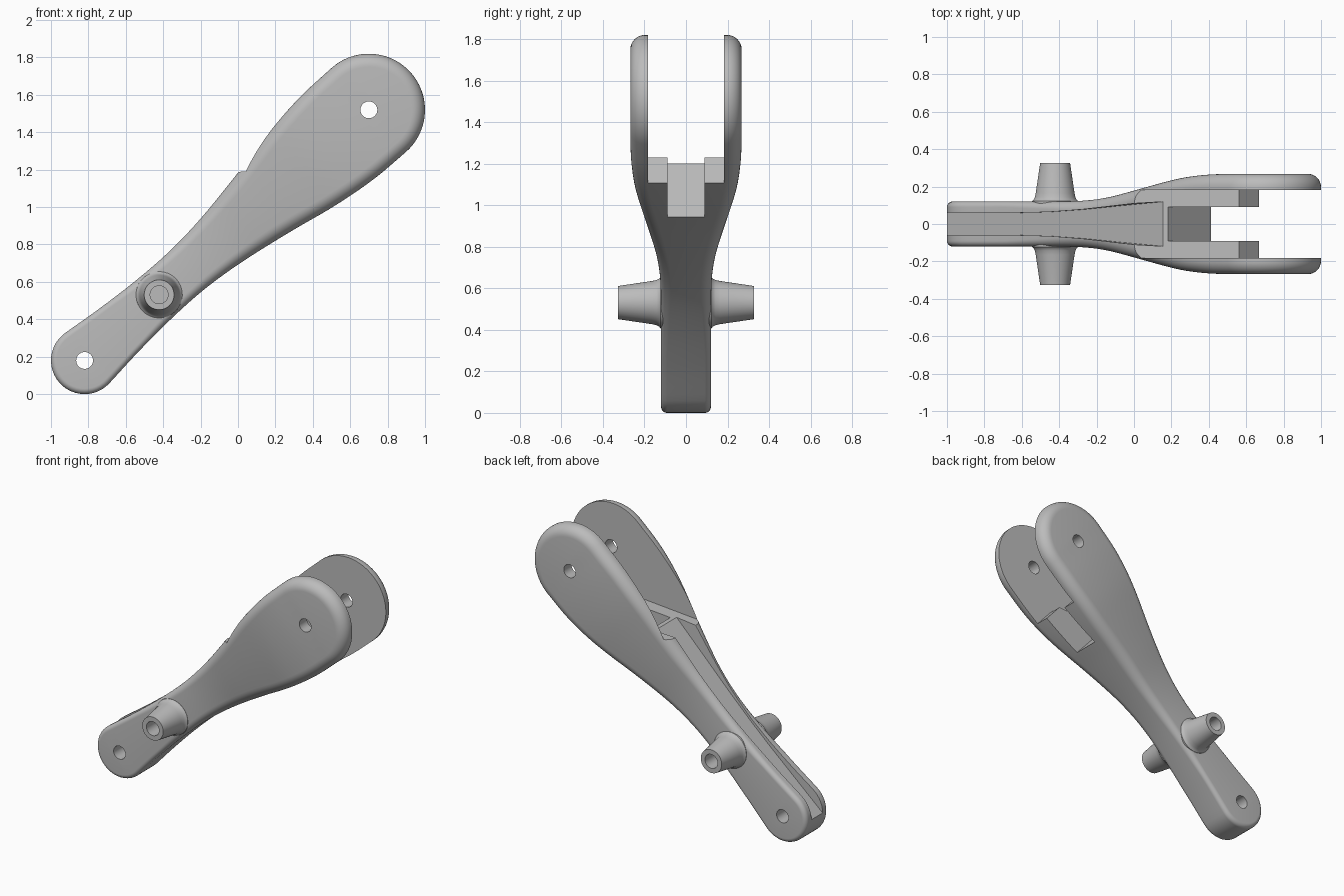
import bpy, bmesh, math
from mathutils import Vector, Matrix

cube = bpy.data.objects.get("Cube")
if cube:
    bpy.data.objects.remove(cube, do_unlink=True)

grey = bpy.data.materials.new("plain_grey")
grey.use_nodes = True
grey.diffuse_color = (0.5, 0.5, 0.5, 1)
grey.node_tree.nodes["Principled BSDF"].inputs["Base Color"].default_value = (0.5, 0.5, 0.5, 1)

# Arm frame: local x runs along the arm, z across it, origin at the small pin hole
LENGTH = 2.026
SMALL_R, BIG_R = 0.18, 0.30
FRAME = Matrix.Translation((-0.82, 0, 0.18)) @ Matrix.Rotation(-math.atan2(1.34, 1.52), 4, 'Y')


def make(name, bm):
    bmesh.ops.recalc_face_normals(bm, faces=bm.faces)
    bm.transform(FRAME)
    mesh = bpy.data.meshes.new(name)
    bm.to_mesh(mesh)
    bm.free()
    mesh.materials.append(grey)
    ob = bpy.data.objects.new(name, mesh)
    bpy.context.collection.objects.link(ob)
    return ob


def curve(points, x):
    """Smooth curve through (x, value) points."""
    if x <= points[0][0]:
        return points[0][1]
    if x >= points[-1][0]:
        return points[-1][1]

    def slope(i):
        a, b = points[max(i - 1, 0)], points[min(i + 1, len(points) - 1)]
        return (b[1] - a[1]) / (b[0] - a[0])
    i = max(k for k in range(len(points) - 1) if points[k][0] <= x)
    (x0, y0), (x1, y1) = points[i], points[i + 1]
    d = x1 - x0
    t = (x - x0) / d
    return ((2*t**3 - 3*t**2 + 1) * y0 + (t**3 - 2*t**2 + t) * d * slope(i)
            + (3*t**2 - 2*t**3) * y1 + (t**3 - t**2) * d * slope(i + 1))


HEIGHT = [(0.02, 0.179), (0.25, 0.155), (0.5, 0.139), (0.73, 0.138), (0.97, 0.16), (1.28, 0.211),
          (1.55, 0.264), (1.8, 0.295), (LENGTH, BIG_R)]
WIDTH = [(0.5, 0.12), (0.8, 0.124), (1.0, 0.142), (1.22, 0.18), (1.45, 0.22),
         (1.65, 0.25), (1.85, 0.265), (2.05, 0.268)]
FILLET = [(0.3, 0.03), (1.2, 0.07)]


def arm_body():
    # upper half of the outline: small arc, flank, big arc
    upper = []
    for i in range(13):
        a = math.radians(180 - 96 * i / 12)
        upper.append((SMALL_R * math.cos(a), SMALL_R * math.sin(a)))
    upper += [(u, curve(HEIGHT, u)) for u in (0.06 + 0.05 * i for i in range(39))]
    for i in range(19):
        a = math.radians(90 - 5 * i)
        upper.append((LENGTH + BIG_R * math.cos(a), BIG_R * math.sin(a)))
    upper[0], upper[-1] = (-SMALL_R, 0), (LENGTH + BIG_R, 0)
    loop = upper + [(u, -v) for u, v in upper[-2:0:-1]]
    n = len(loop)
    normals = []
    for i in range(n):
        a, b = Vector(loop[i - 1]), Vector(loop[(i + 1) % n])
        t = (b - a).normalized()
        normals.append(Vector((-t.y, t.x)))

    # rings roll over the rounded edge of one side and back down the other
    bm = bmesh.new()
    steps = 8
    rings = []
    angles = [math.pi / 2 * k / steps for k in range(steps + 1)]
    for side, order in ((-1, angles[::-1]), (1, angles)):
        for a in order:
            ring = []
            for p, nor in zip(loop, normals):
                r = curve(FILLET, p[0])
                q = Vector(p) - nor * r * (1 - math.cos(a))
                y = curve(WIDTH, q.x) - r * (1 - math.sin(a))
                ring.append(bm.verts.new((q.x, side * y, q.y)))
            rings.append(ring)
    for a, b in zip(rings, rings[1:]):
        for i in range(n):
            j = (i + 1) % n
            bm.faces.new((a[i], a[j], b[j], b[i]))
    # broad side faces, filled in strips across the arm
    for ring in (rings[0], rings[-1]):
        for i in range(n // 2):
            quad = [ring[i], ring[i + 1], ring[n - i - 1], ring[(n - i) % n]]
            bm.faces.new(list(dict.fromkeys(quad)))
    return make("arm_body", bm)


def prism(name, points, low, high, upright=False):
    """Extrude a polygon across the arm, or out of its top edge when upright."""
    bm = bmesh.new()
    ends = [[bm.verts.new((u, w, d) if upright else (u, d, w)) for u, w in points]
            for d in (low, high)]
    bm.faces.new(ends[0])
    bm.faces.new(ends[1])
    for i in range(len(points)):
        j = (i + 1) % len(points)
        bm.faces.new((ends[0][i], ends[0][j], ends[1][j], ends[1][i]))
    return make(name, bm)


def circle(u, r, n=40):
    return [(u + r * math.cos(math.tau * i / n), r * math.sin(math.tau * i / n)) for i in range(n)]


def peg(name, side):
    # tapered hollow peg with a flared foot
    profile = [(0.125, 0.09), (0.124, 0.122), (0.115, 0.13), (0.109, 0.142), (0.104, 0.165),
               (0.08, 0.327), (0.048, 0.327), (0.048, 0.18), (0, 0.18)]
    bm = bmesh.new()
    verts = [bm.verts.new((0.531 + r, side * y, 0)) for r, y in profile]
    edges = [bm.edges.new(pair) for pair in zip(verts, verts[1:])]
    bmesh.ops.spin(bm, geom=verts + edges, cent=(0.531, 0, 0), axis=(0, 1, 0),
                   angle=math.tau, steps=40)
    bmesh.ops.remove_doubles(bm, verts=bm.verts, dist=0.0005)
    ob = make(name, bm)
    # the open foot is buried in the arm, so make sure the tip ring faces outward
    tip = min(ob.data.polygons, key=lambda f: abs(abs(f.center.y) - 0.327))
    if tip.normal.y * side < 0:
        ob.data.flip_normals()
    return ob


body = arm_body()

groove = [(-0.4, 0.062), (0.4, 0.06), (0.6, 0.064), (0.85, 0.078), (1.1, 0.097), (1.5, 0.126)]
cutters = [
    # fork slot with its sloping floor and shoulder
    prism("slot_cutter", [(0.83, 0.555), (1.73, -0.125), (1.73, -0.5), (2.6, -0.5), (2.6, 0.555)],
          -0.183, 0.183),
    # narrow pocket behind the shoulder
    prism("pocket_cutter", [(1.428, -0.5), (2.6, -0.5), (2.6, 0.5), (1.428, 0.5)], -0.09, 0.09),
    # shallow groove along the top edge
    prism("groove_cutter", groove + [(u, -y) for u, y in groove[::-1]], 0.12, 0.5, True),
    prism("small_pin_hole_cutter", circle(0, 0.045), -0.5, 0.5),
    prism("big_pin_hole_cutter", circle(LENGTH, 0.045), -0.5, 0.5),
]
bpy.context.view_layer.objects.active = body
for cutter in cutters:
    cutter.hide_render = True
    mod = body.modifiers.new(cutter.name, 'BOOLEAN')
    mod.operation = 'DIFFERENCE'
    mod.solver = 'EXACT'
    mod.object = cutter
    bpy.ops.object.modifier_apply(modifier=mod.name)
    bpy.data.objects.remove(cutter, do_unlink=True)

parts = [body, peg("right_side_peg", -1), peg("left_side_peg", 1)]
parts[1].name, parts[2].name = "front_peg", "back_peg"
bpy.ops.object.select_all(action='DESELECT')
for ob in parts:
    ob.select_set(True)
bpy.ops.object.shade_smooth_by_angle(angle=math.radians(30))
